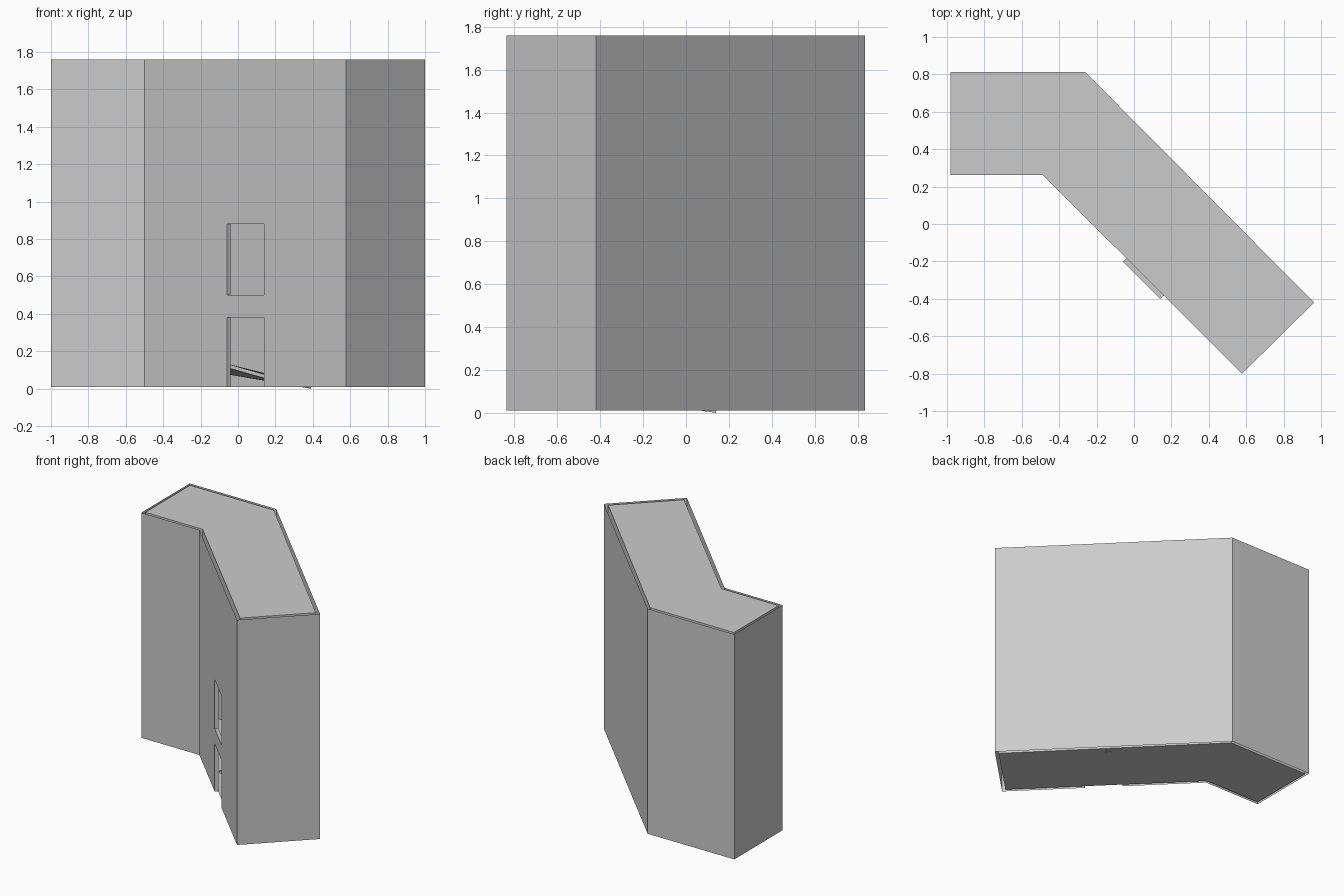
import bpy, bmesh
from mathutils import Vector

if "Cube" in bpy.data.objects:
    bpy.data.objects.remove(bpy.data.objects["Cube"])

Z0, Z1 = 0.01, 1.76
# bent footprint, counter-clockwise; side 2-3 is the diagonal front wall
OUTER = [(-1, 0.835), (-1, 0.24), (-0.5, 0.24), (0.578, -0.837), (1, -0.42), (-0.255, 0.835)]
INNER = [(-0.981, 0.812), (-0.981, 0.262), (-0.488, 0.262), (0.578, -0.80), (0.963, -0.42), (-0.26, 0.812)]
OPEN_OUT = [(-0.06, -0.20), (0.14, -0.40)]        # jambs on the outer skin
OPEN_IN = [(-0.04, -0.184), (0.16, -0.383)]       # jambs on the inner skin
OPENINGS = [(Z0, 0.38), (0.50, 0.88)]             # door, window


def make(name, faces):
    bm = bmesh.new()
    for f in faces:
        bm.faces.new([bm.verts.new(p) for p in f])
    bmesh.ops.remove_doubles(bm, verts=bm.verts, dist=1e-4)
    me = bpy.data.meshes.new(name)
    bm.to_mesh(me)
    bm.free()
    ob = bpy.data.objects.new(name, me)
    bpy.context.collection.objects.link(ob)
    return ob


def quad(a, b, lo, hi):
    return [(*a, lo), (*b, lo), (*b, hi), (*a, hi)]


def skin(poly, jambs):
    """Vertical wall faces, with the door and window left open in side 2."""
    faces = []
    for i, a in enumerate(poly):
        b = poly[(i + 1) % len(poly)]
        if i != 2:
            faces.append(quad(a, b, Z0, Z1))
            continue
        l, r = jambs
        faces += [quad(a, l, Z0, Z1), quad(r, b, Z0, Z1)]
        (_, door_top), (sill, head) = OPENINGS
        faces += [quad(l, r, door_top, sill), quad(l, r, head, Z1)]
    return faces


# outer wall skin, open at top and bottom
make("outer_walls", skin(OUTER, OPEN_OUT))

# inner wall skin facing the room
make("inner_walls", [f[::-1] for f in skin(INNER, OPEN_IN)])

# roof and floor inside the inner skin
make("roof", [[(*p, Z1) for p in INNER]])
make("floor", [[(*p, Z0) for p in INNER[::-1]]])

# linings of the door and window openings
for name, (lo, hi) in zip(("door_lining", "window_lining"), OPENINGS):
    (ol, orr), (il, ir) = OPEN_OUT, OPEN_IN
    faces = [quad(ol, il, lo, hi), quad(ir, orr, lo, hi),
             [(*ol, hi), (*il, hi), (*ir, hi), (*orr, hi)]]
    if name == "window_lining":
        faces.append([(*ol, lo), (*orr, lo), (*ir, lo), (*il, lo)])
    make(name, faces)

# sloping board inside, its low end just below the floor
corners = [(-0.08, -0.12), (0.24, -0.05), (0.39, 0.14), (-0.05, 0.12)]
low = [Vector((x, y, max(0.0, 0.25 * (0.30 - x) - 0.15 * (y - 0.04)))) for x, y in corners]
high = [p + Vector((0, 0, 0.02)) for p in low]
sides = [[low[i], low[(i + 1) % 4], high[(i + 1) % 4], high[i]] for i in range(4)]
make("sloping_board", sides + [low[::-1], high])
